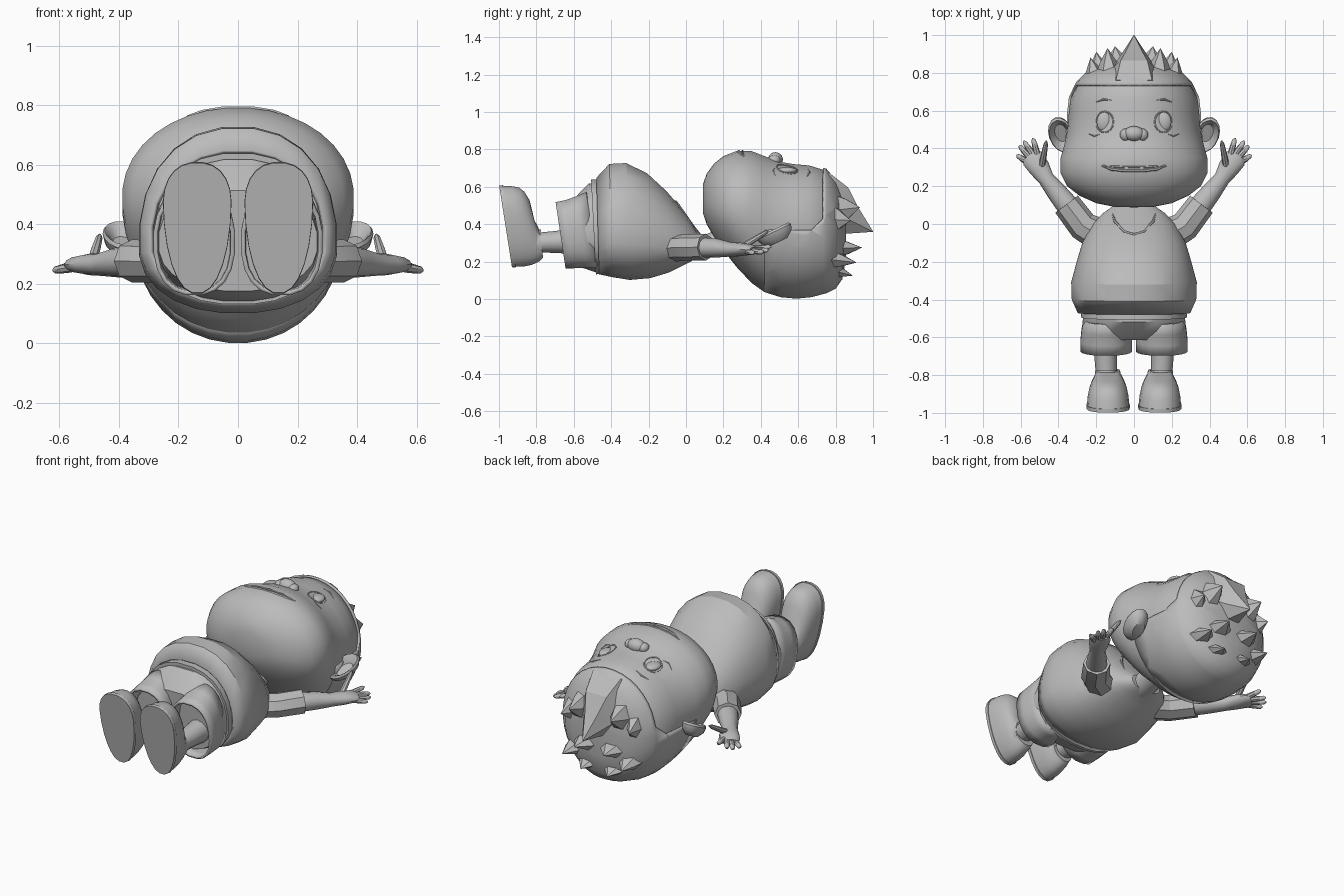
import bpy, bmesh, math
from mathutils import Vector, Matrix

if "Cube" in bpy.data.objects:
    bpy.data.objects.remove(bpy.data.objects["Cube"], do_unlink=True)

grey = bpy.data.materials.new("plain grey")
grey.use_nodes = True
grey.diffuse_color = (0.5, 0.5, 0.5, 1)
grey.node_tree.nodes["Principled BSDF"].inputs["Base Color"].default_value = (0.5, 0.5, 0.5, 1)
SIDES = ((1, "left"), (-1, "right"))


def finish(name, bm, angle=40, thick=0):
    bmesh.ops.recalc_face_normals(bm, faces=bm.faces)
    me = bpy.data.meshes.new(name)
    bm.to_mesh(me)
    bm.free()
    me.materials.append(grey)
    ob = bpy.data.objects.new(name, me)
    bpy.context.collection.objects.link(ob)
    bpy.ops.object.select_all(action='DESELECT')
    ob.select_set(True)
    bpy.context.view_layer.objects.active = ob
    bpy.ops.object.shade_smooth_by_angle(angle=math.radians(angle))
    if thick:
        mod = ob.modifiers.new("thickness", 'SOLIDIFY')
        mod.thickness = thick
        mod.offset = -1
    bpy.context.view_layer.update()
    return ob


def skin(rings, caps=(True, True)):
    """Bridge a list of point rings into one surface."""
    bm = bmesh.new()
    loops = [[bm.verts.new(p) for p in ring] for ring in rings]
    n = len(loops[0])
    for a, b in zip(loops, loops[1:]):
        for i in range(n):
            bm.faces.new((a[i], a[(i + 1) % n], b[(i + 1) % n], b[i]))
    for want, loop in zip(caps, (loops[0], loops[-1])):
        if want:
            bm.faces.new(loop)
    return bm


def loft(rows, cx=0, n=28, e=0.9, shear=0, zref=0.39, taper=0, caps=(True, True)):
    """Rows are (y, half width, back z, widest z, front z)."""
    rings = []
    for y, w, zb, zm, zf in rows:
        ring = []
        for i in range(n):
            t = 2 * math.pi * (i + 0.5) / n
            c, s = math.cos(t), math.sin(t)
            z = zm + (zf - zm if s > 0 else zm - zb) * math.copysign(abs(s) ** e, s)
            x = cx + w * math.copysign(abs(c) ** e, c) * (1 + taper * (z - zm))
            ring.append((x, y + shear * (z - zref), z))
        rings.append(ring)
    return skin(rings, caps)


def tube(pts, radii, n=10, caps=(True, True)):
    """Sweep an oval along a path; radii are (sideways, upward)."""
    pts = [Vector(p) for p in pts]
    rings = []
    for i, p in enumerate(pts):
        d = (pts[min(i + 1, len(pts) - 1)] - pts[max(i - 1, 0)]).normalized()
        side = d.cross(Vector((0, 0, 1))).normalized()
        up = side.cross(d)
        a, b = radii[i]
        rings.append([p + side * a * math.cos(2 * math.pi * k / n)
                      + up * b * math.sin(2 * math.pi * k / n) for k in range(n)])
    return skin(rings, caps)


def on_front(target, x, y):
    hit, loc, _, _ = target.ray_cast((x, y, 2), (0, 0, -1))
    return loc if hit else Vector((x, y, 0.3))


def strip(name, target, pts, r, n=6):
    """A thin raised line lying on a surface."""
    path = [on_front(target, x, y) for x, y in pts]
    ends = [0.35] + [1] * (len(pts) - 2) + [0.35]
    return finish(name, tube(path, [(r * k, r * k) for k in ends], n))


def ball(name, loc, size):
    bm = bmesh.new()
    bmesh.ops.create_uvsphere(bm, u_segments=20, v_segments=12, radius=1,
                              matrix=Matrix.Translation(loc) @ Matrix.Diagonal((*size, 1)))
    return finish(name, bm)


# Head
head_rows = [
    (0.09, 0.10, 0.46, 0.53, 0.61), (0.11, 0.20, 0.40, 0.51, 0.67),
    (0.15, 0.29, 0.33, 0.50, 0.725), (0.20, 0.355, 0.26, 0.49, 0.765),
    (0.27, 0.39, 0.17, 0.49, 0.792), (0.35, 0.39, 0.085, 0.47, 0.792),
    (0.42, 0.37, 0.035, 0.43, 0.765), (0.50, 0.353, 0.012, 0.40, 0.735),
    (0.58, 0.347, 0.006, 0.38, 0.722), (0.66, 0.338, 0.014, 0.37, 0.715),
    (0.74, 0.30, 0.035, 0.36, 0.69), (0.79, 0.25, 0.06, 0.36, 0.63),
    (0.825, 0.18, 0.11, 0.35, 0.56), (0.845, 0.09, 0.22, 0.35, 0.46)]
head = finish("head", loft(head_rows, n=36, e=0.97))

# Hair cap: an enlarged head shell cut along the hairline
hair_rows = [(y + g * 1.3, w + g, zb - g * 0.7, zm, zf + g) for (y, w, zb, zm, zf), g
             in zip(head_rows[6:], [0, 0.006] + [0.008] * 6)]
bm = loft(hair_rows, n=36, e=0.97, caps=(False, True))
for co, no in (((0, 0.735, 0), (0, 1, 0)), ((0, 0, 0.37), (0, 0, 1)),
               ((0, 0.305, 0), (0, 1, -1))):
    bmesh.ops.bisect_plane(bm, geom=bm.verts[:] + bm.edges[:] + bm.faces[:],
                           plane_co=co, plane_no=no)
bare = []
for f in bm.faces:
    c = f.calc_center_median()
    if c.y < 0.735 and c.z > 0.37 and c.y - c.z < 0.305:
        bare.append(f)
bmesh.ops.delete(bm, geom=bare, context='FACES')
finish("hair_cap", bm, thick=0.012)

# Hair spikes: root, tip, root half width, root half depth
finish("hair_peak", tube([(0, 0.69, 0.52), (0, 0.80, 0.47), (0, 0.88, 0.42), (0, 1.0, 0.36)],
                         [(0.19, 0.20), (0.14, 0.165), (0.08, 0.095), (0.001, 0.001)], 6), 15)
spikes = [((0.13, 0.76, 0.47), (0.14, 0.93, 0.49), 0.085, 0.12),
          ((0.19, 0.71, 0.43), (0.23, 0.88, 0.42), 0.085, 0.13),
          ((0.08, 0.75, 0.27), (0.10, 0.94, 0.275), 0.12, 0.075),
          ((0.17, 0.72, 0.22), (0.20, 0.91, 0.195), 0.10, 0.07),
          ((0.08, 0.73, 0.17), (0.09, 0.89, 0.125), 0.12, 0.06)]
for s, side in SIDES:
    for i, (a, b, w, d) in enumerate(spikes):
        root, tip = Vector((a[0] * s, *a[1:])), Vector((b[0] * s, *b[1:]))
        finish(f"{side}_hair_spike_{i + 1}",
               tube([root, root.lerp(tip, 0.6), tip],
                    [(w, d), (w * 0.5, d * 0.5), (0.001, 0.001)], 6), 15)

# Face
ball("nose", (0, 0.478, 0.745), (0.055, 0.04, 0.04))
strip("upper_lip", head, [(-0.17, 0.31), (-0.09, 0.303), (0, 0.302), (0.09, 0.303), (0.17, 0.31)], 0.006)
strip("lower_lip", head, [(-0.17, 0.308), (-0.12, 0.29), (-0.05, 0.282), (0.05, 0.282),
                          (0.12, 0.29), (0.17, 0.308)], 0.008)
for s, side in SIDES:
    ball(f"{side}_nostril", (s * 0.045, 0.472, 0.742), (0.03, 0.033, 0.028))
    eye = on_front(head, s * 0.155, 0.54)
    ball(f"{side}_eye", eye - Vector((0, 0, 0.01)), (0.043, 0.053, 0.02))
    ring = [(s * (0.155 + 0.046 * math.cos(k * math.pi / 8)),
             0.54 + 0.056 * math.sin(k * math.pi / 8)) for k in range(17)]
    strip(f"{side}_eyelid", head, ring, 0.004)
    strip(f"{side}_eyebrow", head, [(s * 0.12, 0.655), (s * 0.16, 0.66), (s * 0.20, 0.645)], 0.006)
    strip(f"{side}_cheek_crease", head, [(s * 0.18, 0.475), (s * 0.21, 0.465), (s * 0.24, 0.478)], 0.004)

    # Ear: a tilted cup
    place = (Matrix.Translation((s * 0.385, 0.475, 0.35)) @ Matrix.Rotation(0.45, 4, 'X')
             @ Matrix.Rotation(-0.3 * s, 4, 'Z'))
    cup = [(0.5, -0.05), (0.9, -0.02), (1, 0.01), (0.9, 0.022), (0.74, 0.012), (0.5, -0.015)]
    finish(f"{side}_ear", skin([[place @ Vector((0.066 * k * math.cos(t), 0.105 * k * math.sin(t), h))
                                 for t in (2 * math.pi * i / 16 for i in range(16))]
                                for k, h in cup]))

# Neck and shirt
finish("neck", tube([(0, 0.02, 0.27), (0, 0.1, 0.28), (0, 0.27, 0.34)],
                    [(0.08, 0.06), (0.075, 0.06), (0.08, 0.07)], 14))
shirt = finish("shirt", loft([
    (-0.472, 0.30, 0.13, 0.34, 0.65), (-0.40, 0.332, 0.115, 0.34, 0.725),
    (-0.31, 0.335, 0.10, 0.33, 0.73), (-0.20, 0.305, 0.11, 0.32, 0.675),
    (-0.10, 0.275, 0.14, 0.30, 0.58), (0.0, 0.22, 0.19, 0.285, 0.46),
    (0.05, 0.17, 0.215, 0.28, 0.385), (0.10, 0.10, 0.23, 0.28, 0.32)],
    n=24, shear=-0.03, caps=(False, True)), 25, thick=0.015)
strip("collar", shirt, [(-0.115, 0.055), (-0.10, 0.01), (-0.05, -0.04), (0, -0.055),
                        (0.05, -0.04), (0.10, 0.01), (0.115, 0.055)], 0.008)

# Shorts body and waistband
finish("shorts_hips", loft([
    (-0.42, 0.27, 0.16, 0.34, 0.62), (-0.50, 0.272, 0.14, 0.34, 0.62),
    (-0.555, 0.276, 0.16, 0.34, 0.57), (-0.605, 0.268, 0.175, 0.34, 0.515)],
    n=24, e=0.85, shear=-0.08))
finish("waistband", loft([(-0.45, 0.28, 0.135, 0.34, 0.64), (-0.495, 0.282, 0.13, 0.34, 0.64)],
                         n=24, e=0.85, shear=-0.05))

for s, side in SIDES:
    # Shorts leg, leg and sock
    finish(f"{side}_shorts_leg", loft([
        (-0.50, 0.12, 0.165, 0.34, 0.575), (-0.56, 0.132, 0.165, 0.34, 0.55),
        (-0.62, 0.138, 0.163, 0.34, 0.53), (-0.672, 0.138, 0.16, 0.34, 0.52)],
        cx=s * 0.147, n=20, e=0.85, shear=-0.15,
        zref=0.35, caps=(False, False)), thick=0.015)
    finish(f"{side}_leg", tube([(s * 0.15, -0.55, 0.31), (s * 0.15, -0.7, 0.305), (s * 0.145, -0.82, 0.30)],
                               [(0.075, 0.075), (0.06, 0.058), (0.055, 0.052)], 12))
    finish(f"{side}_sock_cuff", tube([(s * 0.145, -0.83, 0.30), (s * 0.145, -0.775, 0.30)],
                                     [(0.066, 0.078), (0.06, 0.074)], 14))

    # Shoe
    slope = dict(cx=s * 0.137, n=24, shear=-0.157)
    finish(f"{side}_sole", loft([(-0.965, 0.114, 0.168, 0.45, 0.607),
                                 (-0.945, 0.115, 0.165, 0.45, 0.61)], e=0.88, taper=0.4, **slope), 30)
    finish(f"{side}_shoe", loft([
        (-0.95, 0.112, 0.17, 0.45, 0.607), (-0.90, 0.108, 0.172, 0.44, 0.605),
        (-0.86, 0.099, 0.18, 0.42, 0.597), (-0.835, 0.087, 0.19, 0.38, 0.575),
        (-0.815, 0.074, 0.20, 0.34, 0.53), (-0.805, 0.066, 0.208, 0.31, 0.42),
        (-0.79, 0.064, 0.222, 0.30, 0.38)], taper=0.4, **slope), 50)

    # Sleeve, forearm and palm
    finish(f"{side}_sleeve", tube([(s * 0.18, -0.06, 0.27), (s * 0.27, -0.01, 0.275), (s * 0.357, 0.105, 0.277)],
                                  [(0.09, 0.07), (0.08, 0.07), (0.075, 0.072)], 8), 25)
    finish(f"{side}_forearm", tube(
        [(s * 0.33, 0.07, 0.275), (s * 0.41, 0.17, 0.272), (s * 0.465, 0.24, 0.265),
         (s * 0.50, 0.295, 0.265), (s * 0.535, 0.345, 0.264), (s * 0.55, 0.365, 0.26)],
        [(0.062, 0.056), (0.053, 0.05), (0.043, 0.038), (0.056, 0.036), (0.06, 0.028), (0.045, 0.018)], 12))

    # Fingers and thumb
    digits = [((0.51, 0.36, 0.268), (0.535, 0.455, 0.28)), ((0.53, 0.36, 0.262), (0.585, 0.44, 0.26)),
              ((0.55, 0.35, 0.258), (0.608, 0.415, 0.25)), ((0.56, 0.325, 0.255), (0.622, 0.365, 0.245)),
              ((0.49, 0.295, 0.275), (0.464, 0.44, 0.365))]
    for i, (a, b) in enumerate(digits):
        a, b = Vector((a[0] * s, *a[1:])), Vector((b[0] * s, *b[1:]))
        finish(f"{side}_thumb" if i == 4 else f"{side}_finger_{i + 1}",
               tube([a, a.lerp(b, 0.5), a.lerp(b, 0.88), b],
                    [(0.018, 0.017), (0.016, 0.015), (0.012, 0.012), (0.004, 0.004)], 8))
